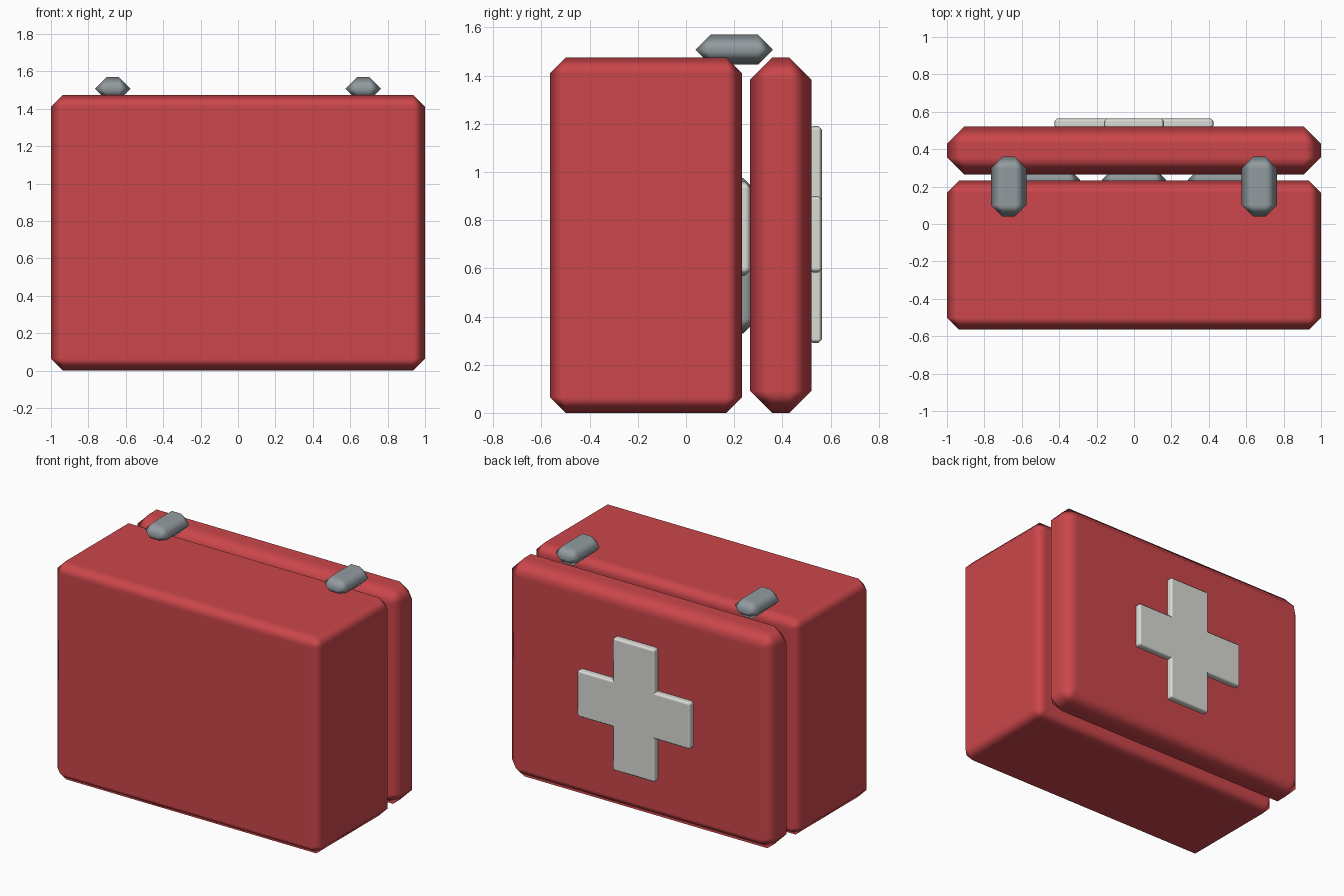
import bpy

cube = bpy.data.objects.get("Cube")
if cube:
    bpy.data.objects.remove(cube, do_unlink=True)


def material(name, rgb):
    mat = bpy.data.materials.new(name)
    mat.use_nodes = True
    color = (*rgb, 1.0)
    mat.diffuse_color = color
    bsdf = next(n for n in mat.node_tree.nodes if n.type == 'BSDF_PRINCIPLED')
    bsdf.inputs["Base Color"].default_value = color
    return mat


RED = material("red", (0.6, 0.062, 0.07))
WHITE = material("off white", (0.7, 0.7, 0.67))
METAL = material("grey metal", (0.29, 0.33, 0.35))


def chamfered_box(name, low, high, chamfer, mat):
    """Box between two corners, with a single-cut, softly shaded chamfer."""
    bpy.ops.mesh.primitive_cube_add(size=1)
    obj = bpy.context.object
    obj.name = name
    obj.location = [(a + b) / 2 for a, b in zip(low, high)]
    obj.scale = [b - a for a, b in zip(low, high)]
    bpy.ops.object.transform_apply(location=False, rotation=False, scale=True)
    obj.data.materials.append(mat)
    bpy.ops.object.shade_smooth()
    bevel = obj.modifiers.new("Chamfer", 'BEVEL')
    bevel.width = chamfer
    bevel.segments = 1
    bevel.limit_method = 'NONE'
    bevel.harden_normals = True
    return obj


# Case halves
chamfered_box("case_body", (-1, -0.565, 0), (1, 0.232, 1.475), 0.065, RED)
chamfered_box("case_lid", (-1, 0.265, 0), (1, 0.52, 1.475), 0.092, RED)

# Cross on the lid
chamfered_box("cross_upright", (-0.16, 0.51, 0.29), (0.16, 0.565, 1.19), 0.016, WHITE)
chamfered_box("cross_bar", (-0.425, 0.51, 0.583), (0.425, 0.565, 0.9), 0.016, WHITE)

# Clasps bridging the two halves
for side, x in (("right", -0.67), ("left", 0.67)):
    chamfered_box(side + "_clasp", (x - 0.095, 0.04, 1.445),
                  (x + 0.095, 0.36, 1.57), 0.062, METAL)

# Fittings in the gap between the halves
for side, x in (("right", -0.46), ("middle", 0), ("left", 0.46)):
    chamfered_box(side + "_fitting", (x - 0.17, 0.05, 0.33),
                  (x + 0.17, 0.3, 0.975), 0.062, METAL)
chamfered_box("gap_pad", (0.59, 0.18, 0.57), (0.68, 0.275, 0.96), 0.03, WHITE)
